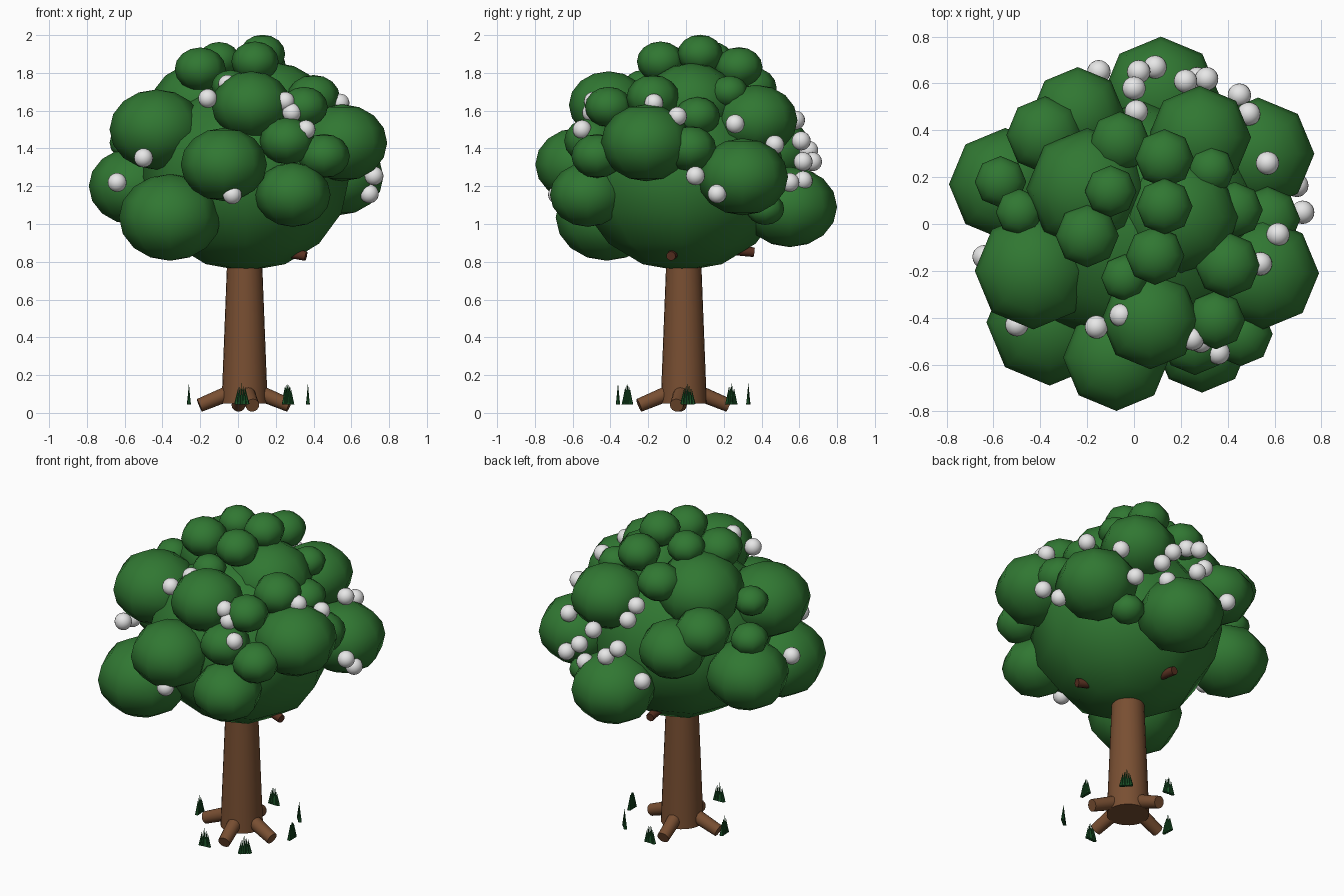
import bpy, math
from mathutils import Vector


def material(name, rgb):
    m = bpy.data.materials.new(name)
    m.diffuse_color = (*rgb, 1)
    return m


LEAF = material("leaf green", (0.03, 0.185, 0.032))
BARK = material("bark brown", (0.19, 0.078, 0.032))
BRANCH = material("dark branch brown", (0.1, 0.03, 0.015))
GRASS = material("grass green", (0.01, 0.085, 0.02))
WHITE = material("blossom white", (0.8, 0.8, 0.8))


def finish(name, mat, smooth=True):
    ob = bpy.context.object
    ob.name = name
    ob.data.materials.append(mat)
    if smooth:
        bpy.ops.object.shade_smooth()
    else:
        bpy.ops.object.shade_smooth_by_angle(angle=math.radians(40))
    return ob


def ball(name, loc, r, mat, seg, rings, squash=1.0):
    bpy.ops.mesh.primitive_uv_sphere_add(segments=seg, ring_count=rings, radius=r, location=loc)
    bpy.context.object.scale = (1, 1, squash)
    return finish(name, mat)


def limb(name, a, b, r1, r2, mat, sides=16):
    """Tapered round bar from a to b."""
    a, b = Vector(a), Vector(b)
    d = b - a
    bpy.ops.mesh.primitive_cone_add(vertices=sides, radius1=r1, radius2=r2,
                                    depth=d.length, location=(a + b) / 2)
    ob = bpy.context.object
    ob.rotation_euler = d.to_track_quat('Z', 'Y').to_euler()
    return finish(name, mat, smooth=False)


# Trunk
CX, CY = 0.035, -0.012
limb("trunk", (CX, CY, 0.05), (CX, CY, 1.0), 0.122, 0.085, BARK, 24)

# Roots leaning out of the trunk foot
for i, deg in enumerate((-9, 98, 185, 280)):
    c, s = math.cos(math.radians(deg)), math.sin(math.radians(deg))
    limb(f"root_{i}", (CX + 0.05 * c, CY + 0.05 * s, 0.118),
         (CX + 0.24 * c, CY + 0.24 * s, 0.04), 0.042, 0.036, BARK)

# Branches inside the crown, tips just showing below
for i, tip in enumerate(((0.36, -0.08, 0.83), (0.0, 0.36, 0.85))):
    limb(f"branch_{i}", (CX, CY, 0.8 + 0.1), tip, 0.04, 0.025, BRANCH, 10)

# Leaf masses: x, y, z, radius (slightly flattened low-poly balls)
core = [(0.04, -0.02, 1.25, 0.55), (-0.2, 0.15, 1.63, 0.26), (0.2, 0.03, 1.64, 0.25)]
big = [
    (-0.43, -0.2, 1.50, 0.25), (-0.36, -0.42, 1.035, 0.27), (-0.075, -0.57, 1.315, 0.228),
    (0.29, -0.52, 1.155, 0.2), (0.07, -0.41, 1.63, 0.21), (0.55, -0.21, 1.43, 0.24),
    (0.53, 0.3, 1.25, 0.24), (-0.55, 0.17, 1.2, 0.24), (0.115, 0.55, 1.09, 0.25),
    (0.28, 0.37, 1.55, 0.22), (-0.24, 0.47, 1.39, 0.2), (-0.38, 0.38, 1.5, 0.165),
]
small = [
    (-0.57, 0.18, 1.43, 0.11), (-0.49, 0.05, 1.6, 0.1), (0.35, -0.41, 1.62, 0.125),
    (0.26, -0.5, 1.44, 0.145), (0.455, -0.47, 1.36, 0.137), (0.4, -0.175, 1.67, 0.14),
    (0.33, 0.23, 1.7, 0.1), (0.57, 0.02, 1.4, 0.14), (0.43, 0.06, 1.57, 0.12),
    (0.4, 0.42, 1.08, 0.1),
]
crown = [
    (0.09, -0.135, 1.86, 0.125), (-0.2, -0.05, 1.82, 0.135), (0.13, 0.075, 1.9, 0.12),
    (-0.1, 0.14, 1.87, 0.11), (0.13, 0.28, 1.83, 0.125), (-0.06, 0.35, 1.72, 0.13),
    (-0.04, -0.23, 1.73, 0.1),
]
for group, items in (("core", core), ("big", big), ("small", small), ("crown", crown)):
    for i, (x, y, z, r) in enumerate(items):
        squash = 0.91 if group == "core" and i == 0 else 0.85
        ball(f"leaves_{group}_{i}", (x, y, z), r, LEAF, 8, 8, squash)

# White blossoms: front, right side, back
blossoms_front = [
    (-0.16, -0.44, 1.665), (-0.5, -0.43, 1.35), (-0.64, -0.14, 1.22), (-0.03, -0.68, 1.155),
    (0.285, -0.5, 1.59), (0.36, -0.55, 1.5), (0.25, -0.49, 1.65), (-0.055, -0.39, 1.74),
]
blossoms_right = [
    (0.72, 0.05, 1.255), (0.695, 0.165, 1.16), (0.57, 0.26, 1.53),
    (0.615, -0.045, 1.57), (0.54, -0.17, 1.64), (0.49, 0.47, 1.42), (0.45, 0.55, 1.22),
]
blossoms_back = [
    (0.0, 0.58, 1.55), (0.02, 0.65, 1.39), (0.09, 0.67, 1.33), (0.01, 0.48, 1.6),
    (0.22, 0.61, 1.44), (0.27, 0.62, 1.23), (0.31, 0.62, 1.33), (-0.15, 0.65, 1.23),
]
for side, items in (("front", blossoms_front), ("right", blossoms_right), ("back", blossoms_back)):
    for i, p in enumerate(items):
        ball(f"blossom_{side}_{i}", p, 0.05, WHITE, 20, 12)

# Grass tufts: five thin blades in a row, leaning together
tufts = [(0.37, 0.01), (0.26, 0.24), (0.02, 0.33), (-0.26, -0.01), (0.02, -0.36), (0.265, -0.31)]
for i, (x, y) in enumerate(tufts):
    t = Vector((-y, x, 0)).normalized()
    for k in range(5):
        o = (k - 2) * 0.015
        h = 0.16 - 0.012 * abs(k - 2)
        base = Vector((x, y, 0.045)) + t * o
        top = Vector((x, y, h)) + t * o * 0.6
        limb(f"grass_{i}_blade_{k}", base, top, 0.011, 0.0, GRASS, 6)
